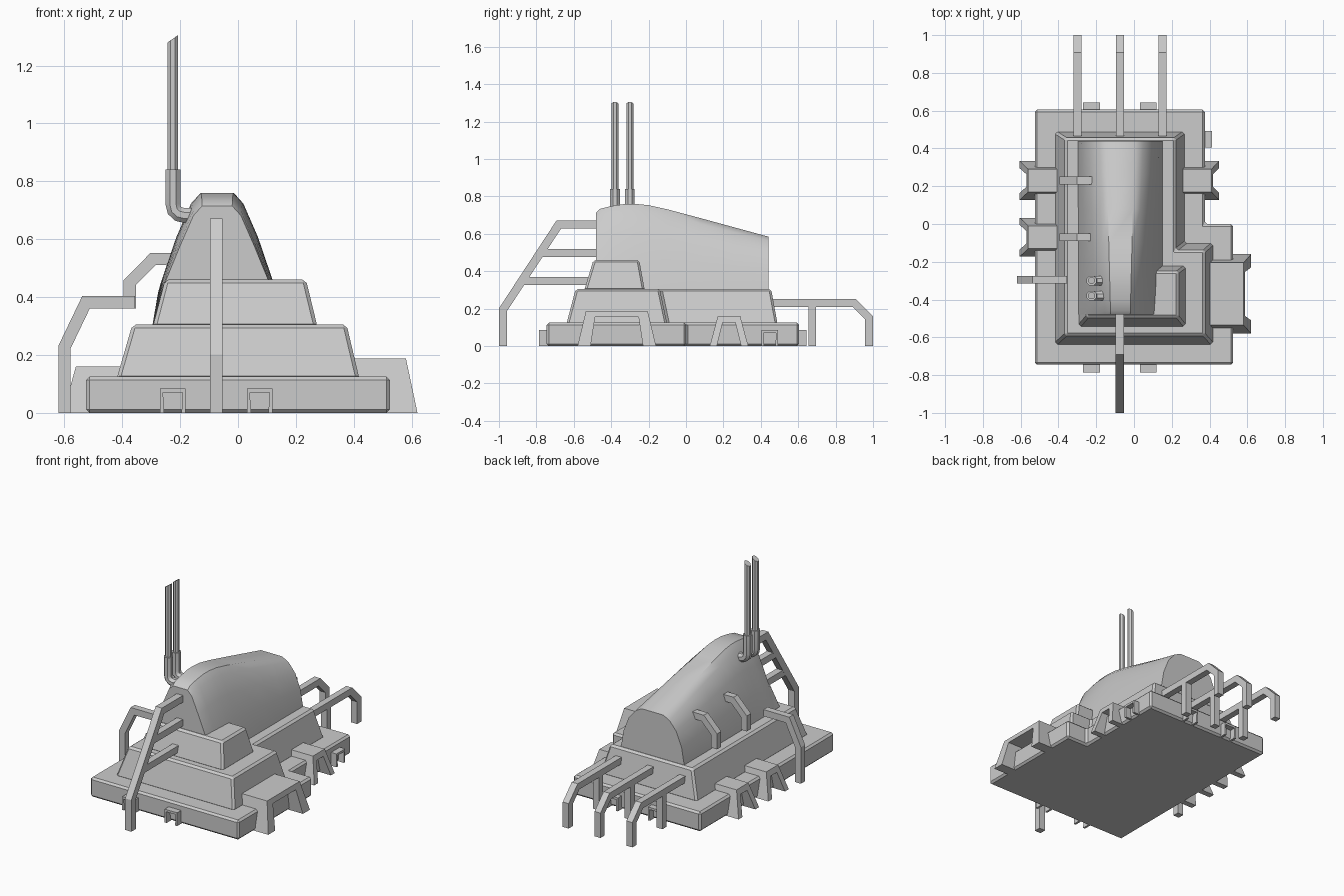
import bpy, bmesh, math
from mathutils import Vector, Matrix

if "Cube" in bpy.data.objects:
    bpy.data.objects.remove(bpy.data.objects["Cube"])


def loft(name, rings, bevel=0.0, smooth=None):
    """Closed solid through a list of equal-length rings of 3D points."""
    bm = bmesh.new()
    rows = [[bm.verts.new(p) for p in r] for r in rings]
    n = len(rows[0])
    for a, b in zip(rows, rows[1:]):
        for i in range(n):
            j = (i + 1) % n
            bm.faces.new((a[i], a[j], b[j], b[i]))
    bm.faces.new(rows[0][::-1])
    bm.faces.new(rows[-1])
    bmesh.ops.recalc_face_normals(bm, faces=bm.faces[:])
    me = bpy.data.meshes.new(name)
    bm.to_mesh(me)
    bm.free()
    ob = bpy.data.objects.new(name, me)
    bpy.context.collection.objects.link(ob)
    if bevel:
        m = ob.modifiers.new("edge", "BEVEL")
        m.width, m.segments, m.limit_method = bevel, 1, 'ANGLE'
    if smooth:
        bpy.ops.object.select_all(action='DESELECT')
        bpy.context.view_layer.objects.active = ob
        ob.select_set(True)
        bpy.ops.object.shade_smooth_by_angle(angle=math.radians(smooth))
    return ob


def tier(name, low, high, z0, z1, bevel):
    return loft(name, [[(x, y, z0) for x, y in low], [(x, y, z1) for x, y in high]], bevel)


def ell(x0, y0, x1, y1, xn, yn):
    """L-shaped outline: full width up to yn, narrowed to xn behind it."""
    return [(x0, y0), (x1, y0), (x1, yn), (xn, yn), (xn, y1), (x0, y1)]


def pipe(name, path, pos, along, size=0.042):
    """Square mitred pipe along a planar path; 'along' is the constant axis."""
    pts = [Vector(p) for p in path]
    dirs = [(b - a).normalized() for a, b in zip(pts, pts[1:])]
    left, right = [], []
    for i, p in enumerate(pts):
        d1, d2 = dirs[max(i - 1, 0)], dirs[min(i, len(dirs) - 1)]
        n1, n2 = Vector((-d1.y, d1.x)), Vector((-d2.y, d2.x))
        m = (n1 + n2) / (1 + n1.dot(n2)) * size / 2
        left.append(p + m)
        right.append(p - m)
    outline = left + right[::-1]
    rings = []
    for s in (pos - size / 2, pos + size / 2):
        rings.append([(s, u, v) if along == 'x' else (u, s, v) for u, v in outline])
    return loft(name, rings)


def portal(name, turn, side, outer, outer_top, inner, low, high, h, leg, roof):
    """Arched buttress facing +x, then turned about z."""
    prof = [(-low, 0), (-high, h), (high, h), (low, 0),
            (low - leg, 0), (high - leg * .7, h - roof),
            (-high + leg * .7, h - roof), (-low + leg, 0)]
    rot = Matrix.Rotation(math.radians(turn), 3, 'Z')
    shift = rot @ Vector((0, side, 0))
    rings = [[rot @ Vector((outer + (outer_top - outer) * z / h, y, z)) + shift for y, z in prof],
             [rot @ Vector((inner, y, z)) + shift for y, z in prof]]
    return loft(name, rings)


# Stepped foundation
tier("base_slab", ell(-.525, -.745, .525, .605, .375, 0),
     ell(-.525, -.745, .525, .605, .375, 0), 0, .125, .012)
tier("middle_tier", ell(-.42, -.64, .42, .49, .27, -.10),
     ell(-.365, -.59, .375, .455, .22, -.14), .115, .305, .012)

# Main hull: tapering sections swept from front to back
stations = [(-.48, .715), (-.46, .733), (-.40, .748), (-.33, .759), (-.27, .76),
            (-.20, .753), (-.10, .731), (.08, .683), (.26, .634), (.44, .585)]
front = [(.225, 0), (.185, .34), (.13, .66), (.082, .92), (.052, 1)]
back = [(.225, 0), (.205, .4), (.168, .72), (.12, .92), (.075, 1)]
rings = []
for y, top in stations:
    t = (y + .48) / .92
    half = [(a[0] + (b[0] - a[0]) * t, .295 + (a[1] + (b[1] - a[1]) * t) * (top - .295))
            for a, b in zip(front, back)]
    rings.append([(-.072 - w, y, z) for w, z in half] + [(-.072 + w, y, z) for w, z in half[::-1]])
loft("hull", rings, smooth=35)

# Low block across the hull front and right corner
tier("hull_step", [(-.295, -.545), (.275, -.545), (.275, -.22), (-.10, -.22), (-.10, -.40), (-.295, -.40)],
     [(-.252, -.495), (.235, -.495), (.235, -.25), (-.10, -.25), (-.10, -.40), (-.252, -.40)],
     .295, .46, .012)

# Twin exhaust stacks
for i, y in enumerate((-.38, -.30)):
    def ring(cx, cz, ang, r, slant=0):
        c, s = math.cos(ang), math.sin(ang)
        out = []
        for k in range(8):
            a = math.pi / 8 + k * math.pi / 4
            u, v = r * math.cos(a), r * math.sin(a)
            out.append((cx + u * c, y + v, cz + u * s + slant * u))
        return out
    bend = [(-.13, .682, 90), (-.185, .682, 90), (-.206, .687, 67), (-.22, .70, 30),
            (-.225, .722, 0), (-.225, .84, 0)]
    loft(f"stack_elbow_{i}", [ring(x, z, math.radians(a), .028) for x, z, a in bend], smooth=30)
    loft(f"stack_rod_{i}", [ring(-.225, .80, 0, .0195), ring(-.225, 1.2925, 0, .0195, .69)])

# Rear pipes with a support post each
for i, x in enumerate((-.30, -.075, .15)):
    pipe(f"rear_pipe_{i}", [(.40, .23), (.90, .23), (.979, .15), (.979, 0)], x, 'x')
    pipe(f"rear_pipe_post_{i}", [(.675, 0), (.675, .23)], x, 'x')

# Front pipe with two branches
pipe("front_pipe", [(-.42, .65), (-.68, .65), (-.978, .195), (-.978, 0)], -.075, 'x', .044)
pipe("front_branch_upper", [(-.42, .497), (-.785, .497)], -.075, 'x', .043)
pipe("front_branch_lower", [(-.42, .347), (-.883, .347)], -.075, 'x', .043)

# Left side pipes
pipe("left_leg_pipe", [(-.355, .382), (-.525, .382), (-.599, .228), (-.599, 0)], -.295, 'y')
for i, y in enumerate((.23, -.07)):
    pipe(f"left_elbow_pipe_{i}", [(-.20, .532), (-.293, .532), (-.374, .45), (-.374, .36)], y, 'y')

# Arched buttresses
portal("large_buttress", 0, -.37, .62, .58, .38, .21, .165, .188, .07, .033)
portal("right_buttress", 0, .23, .45, .41, .23, .103, .06, .16, .038, .035)
for i, y in enumerate((.23, -.07)):
    portal(f"left_buttress_{i}", 180, -y, .605, .56, .38, .103, .06, .16, .038, .035)

# Small framed ports around the base
for i, x in enumerate((-.225, .075)):
    portal(f"front_port_{i}", -90, x, .785, .785, .72, .044, .044, .085, .014, .014)
    portal(f"rear_port_{i}", 90, -x, .643, .643, .58, .044, .044, .085, .014, .014)
portal("right_port", 0, .448, .413, .413, .35, .044, .044, .085, .014, .014)
